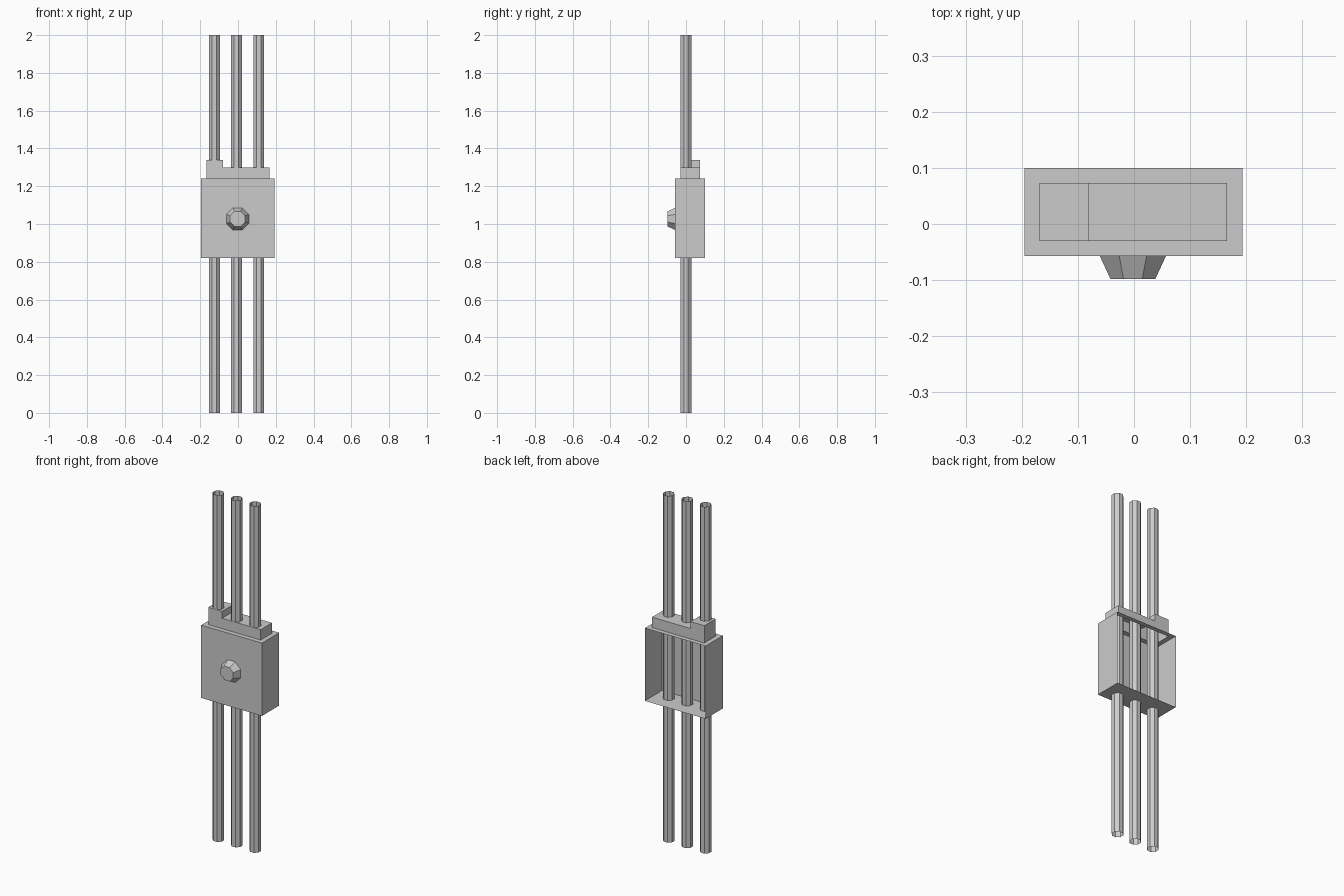
import bpy, bmesh, math
from mathutils import Vector, Matrix

if "Cube" in bpy.data.objects:
    bpy.data.objects.remove(bpy.data.objects["Cube"])


def finish(bm, name):
    bm.normal_update()
    mesh = bpy.data.meshes.new(name)
    bm.to_mesh(mesh)
    bm.free()
    obj = bpy.data.objects.new(name, mesh)
    bpy.context.collection.objects.link(obj)
    return obj


def top_face(bm):
    bm.normal_update()
    up = [f for f in bm.faces if f.normal.z > 0.9]
    return max(up, key=lambda f: (round(f.calc_center_median().z, 3), -f.calc_center_median().x))


def raise_face(bm, face, height):
    new = bmesh.ops.extrude_discrete_faces(bm, faces=[face])["faces"]
    bmesh.ops.translate(bm, verts=new[0].verts[:], vec=(0, 0, height))
    return new[0]


# Housing: open-backed shell with a hollow stepped cap drawn out of its top
lo, hi = Vector((-0.195, -0.057, 0.82)), Vector((0.193, 0.1, 1.24))
bm = bmesh.new()
bmesh.ops.create_cube(bm, size=1, matrix=Matrix.LocRotScale((lo + hi) / 2, None, hi - lo))
bm.normal_update()
back = [f for f in bm.faces if f.normal.y > 0.9]
bmesh.ops.delete(bm, geom=back, context='FACES_ONLY')
bmesh.ops.inset_individual(bm, faces=[top_face(bm)], thickness=0.027, use_even_offset=True)
bm.normal_update()
inner = min((f for f in bm.faces if f.normal.z > 0.9), key=lambda f: (f.calc_center_median() - Vector((0, 0.0215, 1.24))).length)
cap = raise_face(bm, inner, 0.06)
bmesh.ops.bisect_plane(bm, geom=[cap] + cap.edges[:] + cap.verts[:],
                       plane_co=(-0.08, 0, 0), plane_no=(1, 0, 0))
raise_face(bm, top_face(bm), 0.04)
finish(bm, "housing")

# Knob: tapered octagon on the front
bm = bmesh.new()
k = 1 / math.cos(math.pi / 8)
bmesh.ops.create_cone(
    bm, cap_ends=True, segments=8, radius1=0.059 * k, radius2=0.04 * k, depth=0.041,
    matrix=Matrix.Translation((-0.002, -0.0775, 1.027))
    @ Matrix.Rotation(math.pi / 2, 4, 'X') @ Matrix.Rotation(math.pi / 8, 4, 'Z'))
bm.normal_update()
bmesh.ops.delete(bm, geom=[f for f in bm.faces if f.normal.y > 0.9], context='FACES_ONLY')
finish(bm, "knob")

# Pipes: open tubes running through the housing
for i, x in enumerate((-0.125, -0.008, 0.11)):
    bm = bmesh.new()
    bmesh.ops.create_cone(
        bm, cap_ends=False, segments=8, radius1=0.031, radius2=0.031, depth=2,
        matrix=Matrix.Translation((x, 0, 1)) @ Matrix.Rotation(math.pi / 8, 4, 'Z'))
    finish(bm, f"pipe_{i + 1}")
